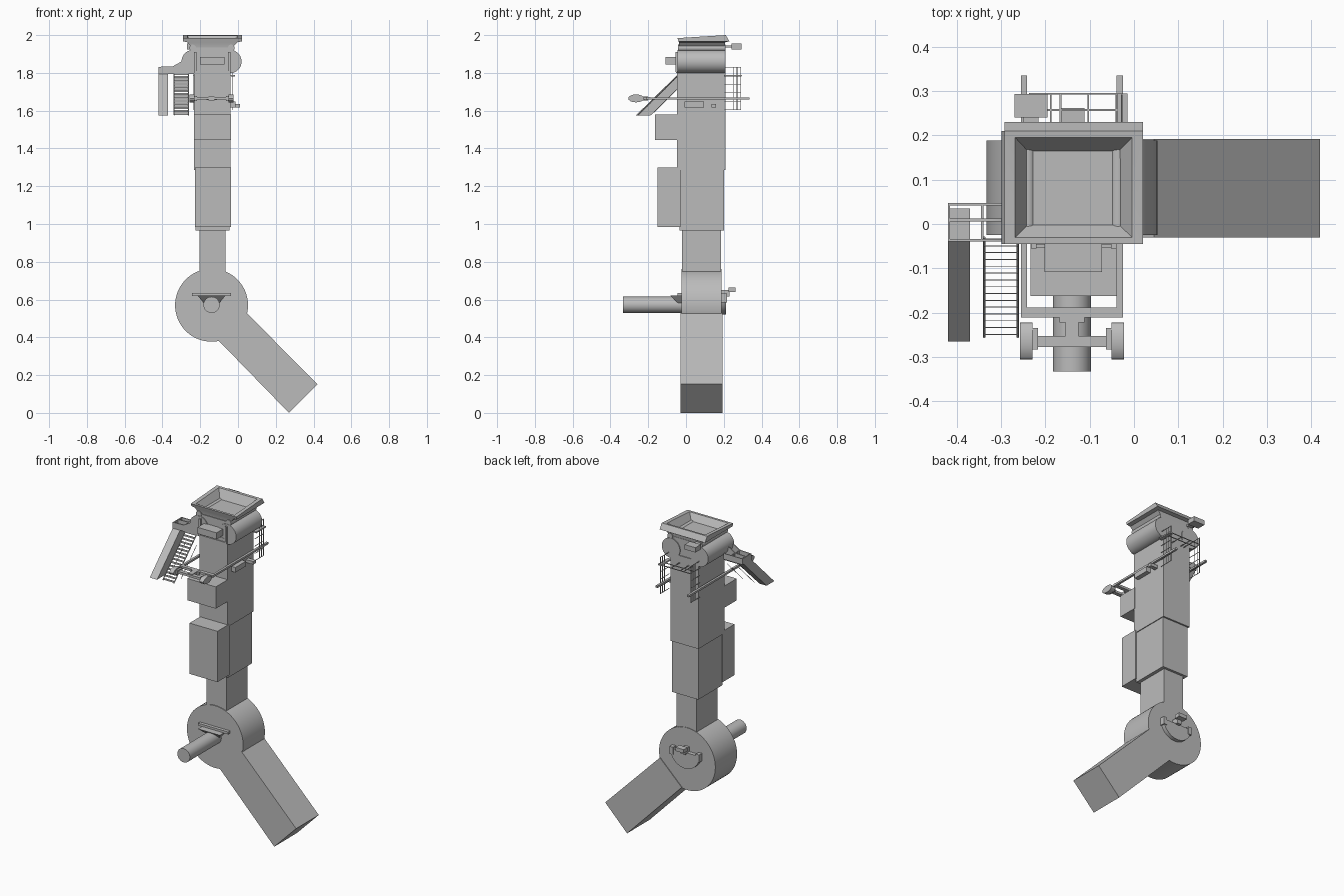
import bpy, bmesh
from math import sin, cos, pi, radians
from mathutils import Vector, Matrix

if "Cube" in bpy.data.objects:
    bpy.data.objects.remove(bpy.data.objects["Cube"])

grey = bpy.data.materials.new("plain grey")
grey.use_nodes = True
grey.diffuse_color = (0.5, 0.5, 0.5, 1)
grey.node_tree.nodes["Principled BSDF"].inputs["Base Color"].default_value = (0.5, 0.5, 0.5, 1)

MID = -0.14          # centre line of the column in x
made = []


def finish(bm, name):
    bmesh.ops.recalc_face_normals(bm, faces=bm.faces)
    mesh = bpy.data.meshes.new(name)
    bm.to_mesh(mesh)
    bm.free()
    mesh.materials.append(grey)
    ob = bpy.data.objects.new(name, mesh)
    bpy.context.collection.objects.link(ob)
    made.append(ob)


def loft(bm, rings):
    """Skin a row of equal point rings and cap both ends."""
    vs = [[bm.verts.new(p) for p in ring] for ring in rings]
    n = len(vs[0])
    for a, b in zip(vs, vs[1:]):
        for i in range(n):
            bm.faces.new((a[i], a[(i + 1) % n], b[(i + 1) % n], b[i]))
    bm.faces.new(vs[0])
    bm.faces.new(vs[-1])


def rect(x0, x1, y0, y1, z, z_back=None):
    zb = z if z_back is None else z_back
    return [(x0, y0, z), (x1, y0, z), (x1, y1, zb), (x0, y1, zb)]


def block(bm, x0, x1, y0, y1, z0, z1):
    loft(bm, [rect(x0, x1, y0, y1, z0), rect(x0, x1, y0, y1, z1)])


def prism_y(bm, pts, y0, y1):
    loft(bm, [[(x, y, z) for x, z in pts] for y in (y0, y1)])


def prism_x(bm, pts, x0, x1):
    loft(bm, [[(x, y, z) for y, z in pts] for x in (x0, x1)])


def rod(bm, p, q, r, seg=6):
    p, q = Vector(p), Vector(q)
    d = q - p
    m = Matrix.Translation((p + q) / 2) @ d.to_track_quat('Z', 'Y').to_matrix().to_4x4()
    bmesh.ops.create_cone(bm, cap_ends=True, segments=seg, radius1=r, radius2=r,
                          depth=d.length, matrix=m)


def box_part(name, *dims):
    bm = bmesh.new()
    block(bm, *dims)
    finish(bm, name)


# Column: telescoping sections and front cabinets
box_part("column_post", -0.203, -0.066, -0.02, 0.185, 0.6, 1.0)
box_part("middle_section", -0.225, -0.045, -0.035, 0.2, 0.965, 1.3)
box_part("upper_section", -0.232, -0.04, -0.047, 0.21, 1.285, 1.83)
box_part("large_cabinet", -0.228, -0.036, -0.15, -0.03, 0.985, 1.3)
box_part("small_cabinet", -0.234, -0.038, -0.163, -0.04, 1.445, 1.58)

# Hinge drum and slanted lower arm
bm = bmesh.new()
rod(bm, (MID, -0.025, 0.57), (MID, 0.188, 0.57), 0.193, 64)
finish(bm, "hinge_drum")
bm = bmesh.new()
prism_y(bm, [(-0.105, 0.385), (0.27, 0.0), (0.42, 0.152), (0.045, 0.53)], -0.03, 0.192)
finish(bm, "lower_arm")

# Front pipe with its flared hood
bm = bmesh.new()
rod(bm, (MID, -0.333, 0.572), (MID, -0.02, 0.572), 0.043, 32)
finish(bm, "front_pipe")
bm = bmesh.new()
loft(bm, [rect(MID - 0.035, MID + 0.035, -0.035, -0.02, 0.575),
          rect(MID - 0.075, MID + 0.075, -0.085, -0.02, 0.622)])
block(bm, MID - 0.103, MID + 0.103, -0.045, -0.02, 0.62, 0.635)
finish(bm, "pipe_hood")

# Rear half disc and its fitting
bm = bmesh.new()
arc = [(MID + 0.1 * cos(pi + pi * i / 24), 0.62 + 0.1 * sin(pi + pi * i / 24)) for i in range(25)]
prism_y(bm, arc, 0.18, 0.212)
finish(bm, "rear_half_disc")
bm = bmesh.new()
block(bm, MID - 0.028, MID + 0.028, 0.225, 0.262, 0.64, 0.663)
block(bm, MID - 0.015, MID + 0.015, 0.18, 0.23, 0.615, 0.65)
for s in (-1, 1):
    block(bm, MID + s * 0.09 - 0.012, MID + s * 0.09 + 0.012, 0.18, 0.216, 0.585, 0.632)
finish(bm, "rear_fitting")

# Head: rounded side barrels, core and front console
bm = bmesh.new()
for x in (-0.237, -0.043):
    rod(bm, (x, -0.045, 1.86), (x, 0.21, 1.86), 0.062, 40)
finish(bm, "head_barrels")
box_part("head_core", -0.237, -0.043, -0.04, 0.205, 1.8, 1.935)
bm = bmesh.new()
block(bm, -0.202, -0.072, -0.108, -0.04, 1.845, 1.885)
for x in (-0.232, -0.052):
    block(bm, x, x + 0.012, -0.055, -0.04, 1.805, 1.91)
block(bm, -0.232, -0.04, -0.053, -0.04, 1.8, 1.81)
finish(bm, "head_console")
bm = bmesh.new()
for x in (-0.24, -0.036):
    rod(bm, (x, -0.043, 1.932), (x, 0.208, 1.932), 0.018, 16)
finish(bm, "head_side_rolls")

# Open tray on top of the head
bm = bmesh.new()
loft(bm, [rect(-0.23, -0.045, -0.035, 0.2, 1.915),
          rect(-0.268, -0.004, -0.038, 0.207, 1.962),
          rect(-0.292, 0.02, -0.04, 0.23, 1.967),
          rect(-0.292, 0.02, -0.045, 0.21, 1.984, 2.0),
          rect(-0.268, -0.004, -0.03, 0.195, 1.984, 1.998),
          rect(-0.24, -0.034, -0.002, 0.165, 1.945)])
finish(bm, "top_tray")
bm = bmesh.new()
block(bm, -0.27, -0.195, 0.24, 0.293, 1.925, 1.955)
prism_y(bm, [(-0.25, 1.934), (-0.215, 1.934), (-0.215, 1.946), (-0.25, 1.946)], 0.19, 0.25)
finish(bm, "rear_lamp")

# Side platform: curved bracket plates and railing
bm = bmesh.new()
bracket = [(-0.42, 1.795), (-0.23, 1.795), (-0.23, 1.9), (-0.27, 1.885),
           (-0.3, 1.86), (-0.345, 1.835), (-0.42, 1.832)]
for y in (-0.04, 0.006):
    prism_y(bm, bracket, y, y + 0.006)
block(bm, -0.42, -0.29, 0.042, 0.047, 1.795, 1.832)
for x in (-0.42, -0.345):
    block(bm, x, x + 0.005, -0.04, 0.046, 1.795, 1.832)
finish(bm, "side_platform")

# Slanted chute and stair next to it
bm = bmesh.new()
prism_x(bm, [(-0.265, 1.575), (-0.19, 1.575), (0.035, 1.795), (-0.04, 1.795)], -0.42, -0.37)
finish(bm, "side_chute")
bm = bmesh.new()
STEPS = 15
for i in range(STEPS):
    t = i / (STEPS - 1)
    y, z = -0.25 + 0.215 * t, 1.578 + 0.21 * t
    block(bm, -0.338, -0.262, y, y + 0.002, z, z + 0.011)
for x in (-0.338, -0.262):
    rod(bm, (x, -0.255, 1.577), (x, -0.03, 1.797), 0.003)
    rod(bm, (x, -0.185, 1.577), (x, -0.03, 1.73), 0.0015)
finish(bm, "side_stair")

# Long boom rods around the column with a roller yoke in front
bm = bmesh.new()
for s in (-1, 1):
    x = MID + s * 0.108
    block(bm, x - 0.007, x + 0.007, -0.21, 0.335, 1.659, 1.671)
block(bm, MID - 0.115, MID + 0.115, -0.211, -0.188, 1.658, 1.672)
block(bm, MID - 0.015, MID + 0.015, -0.27, -0.2, 1.655, 1.675)
block(bm, MID - 0.028, MID + 0.028, -0.222, -0.21, 1.657, 1.673)
block(bm, MID - 0.095, MID + 0.095, -0.277, -0.253, 1.658, 1.672)
finish(bm, "boom_frame")
bm = bmesh.new()
for s in (-1, 1):
    x = MID + s * 0.103
    hoop = [(-0.264 + 0.042 * cos(pi * i / 8), 1.665 + 0.021 * sin(pi * i / 8)) for i in range(16)]
    prism_x(bm, hoop, x - 0.014, x + 0.014)
    block(bm, MID + s * 0.085 - 0.008, MID + s * 0.085 + 0.008, -0.283, -0.235, 1.652, 1.678)
finish(bm, "yoke_rollers")

# Side boxes below the boom on the left flank
bm = bmesh.new()
block(bm, -0.045, -0.012, -0.008, 0.095, 1.617, 1.648)
block(bm, -0.045, 0.01, 0.135, 0.16, 1.617, 1.636)
finish(bm, "flank_boxes")

# Rear wire cages and their linking top frame
bm = bmesh.new()
for x in (-0.237, -0.028):
    for y in (0.25, 0.27, 0.29):
        rod(bm, (x, y, 1.605), (x, y, 1.83), 0.002)
    for i in range(6):
        z = 1.605 + 0.045 * i
        rod(bm, (x, 0.205, z), (x, 0.292, z), 0.002)
for y in (0.255, 0.292):
    block(bm, -0.237, -0.028, y, y + 0.004, 1.783, 1.787)
for x in (-0.19, -0.168, -0.105, -0.042):
    block(bm, x, x + 0.004, 0.205, 0.296, 1.783, 1.787)
block(bm, -0.037, -0.015, 0.2, 0.295, 1.78, 1.788)
finish(bm, "rear_cages")

# Smooth the round parts, keep the hard edges
bpy.ops.object.select_all(action='DESELECT')
for ob in made:
    ob.select_set(True)
bpy.context.view_layer.objects.active = made[0]
bpy.ops.object.shade_smooth_by_angle(angle=radians(30))
